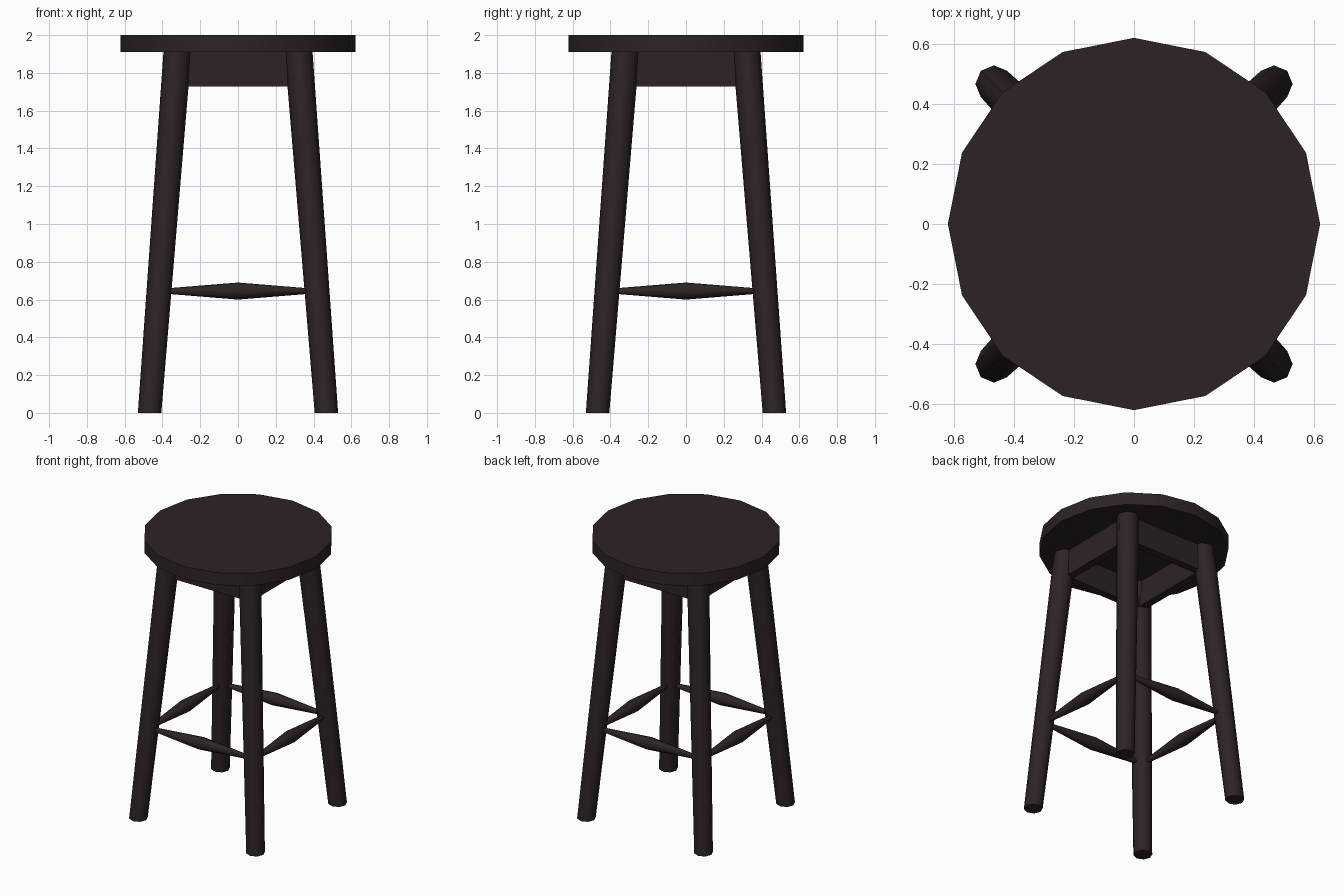
import bpy, bmesh, math

if "Cube" in bpy.data.objects:
    bpy.data.objects.remove(bpy.data.objects["Cube"])

wood = bpy.data.materials.new("dark_brown_wood")
wood.diffuse_color = (0.027, 0.017, 0.017, 1)
wood.use_nodes = True
wood.node_tree.nodes["Principled BSDF"].inputs["Base Color"].default_value = wood.diffuse_color


def loft(name, rings, sides, axis="z"):
    """Skin rings of (centre x, centre y, centre z, radius) stacked along an axis."""
    bm = bmesh.new()
    loops = []
    for cx, cy, cz, r in rings:
        loop = []
        for i in range(sides):
            a = 2 * math.pi * i / sides
            u, v = r * math.cos(a), r * math.sin(a)
            off = {"z": (u, v, 0), "x": (0, u, v), "y": (v, 0, u)}[axis]
            loop.append(bm.verts.new((cx + off[0], cy + off[1], cz + off[2])))
        loops.append(loop)
    for a, b in zip(loops, loops[1:]):
        for i in range(sides):
            j = (i + 1) % sides
            bm.faces.new((a[i], a[j], b[j], b[i]))
    bm.faces.new(loops[0][::-1])
    bm.faces.new(loops[-1])
    return finish(name, bm)


def finish(name, bm, smooth=True):
    bmesh.ops.recalc_face_normals(bm, faces=bm.faces)
    me = bpy.data.meshes.new(name)
    bm.to_mesh(me)
    bm.free()
    me.materials.append(wood)
    ob = bpy.data.objects.new(name, me)
    bpy.context.collection.objects.link(ob)
    if smooth:
        bpy.ops.object.select_all(action="DESELECT")
        ob.select_set(True)
        bpy.context.view_layer.objects.active = ob
        bpy.ops.object.shade_smooth_by_angle(angle=math.radians(50))
    return ob


# Seat: sixteen-sided disc
loft("seat", [(0, 0, 1.91, 0.622), (0, 0, 2.0, 0.622)], 16)

# Splayed legs, slightly thinner at the foot
for fb, sy in (("front", -1), ("back", 1)):
    for lr, sx in (("left", -1), ("right", 1)):
        loft(f"{fb}_{lr}_leg", [(sx * 0.468, sy * 0.468, 0, 0.062),
                                (sx * 0.32, sy * 0.32, 1.92, 0.074)], 8)

# Apron: open square frame under the seat
bm = bmesh.new()
levels = []
for half in (0.34, 0.285):
    for z in (1.727, 1.912):
        levels.append([bm.verts.new((sx * half, sy * half, z))
                       for sx, sy in ((-1, -1), (1, -1), (1, 1), (-1, 1))])
ob_, ot, ib, it = levels
for a, b in ((ob_, ot), (ot, it), (it, ib), (ib, ob_)):
    for i in range(4):
        j = (i + 1) % 4
        bm.faces.new((a[i], a[j], b[j], b[i]))
finish("apron", bm, smooth=False)

# Stretchers: spindles thickest in the middle
for name, axis, s in (("front", "x", -1), ("back", "x", 1),
                      ("left", "y", -1), ("right", "y", 1)):
    rings = []
    for t, r in ((-0.42, 0.011), (0, 0.045), (0.42, 0.011)):
        x, y = (t, s * 0.418) if axis == "x" else (s * 0.418, t)
        rings.append((x, y, 0.645, r))
    loft(name + "_stretcher", rings, 8, axis)
